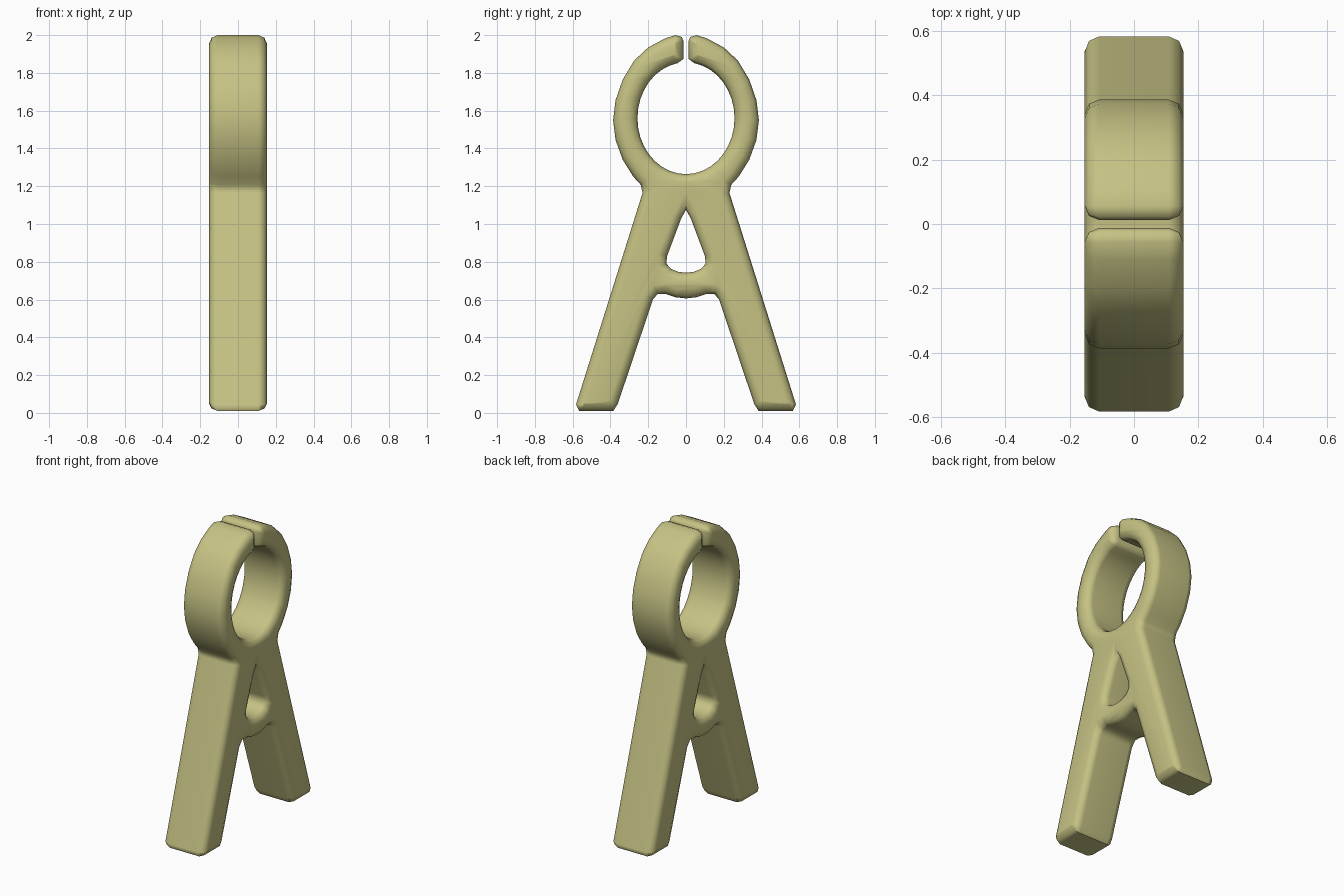
import bpy, bmesh
from math import radians, cos, sin

if "Cube" in bpy.data.objects:
    bpy.data.objects.remove(bpy.data.objects["Cube"])

DEPTH = 0.153   # half thickness along x
ROUND = 0.045   # edge rounding


def mirrored(half):
    """Close a half profile whose first and last points lie on y = 0."""
    return half + [(-y, z) for y, z in reversed(half[1:-1])]


# Inner wall of the ring, from the bottom up to the gap
half = [(0.257 * cos(radians(a)), 1.56 + 0.296 * sin(radians(a)))
        for a in range(-90, 81, 10)]
half[0] = (0, 1.264)
# Jaw tip, outer ring, leg and underside of the crossbar
half += [(0.014, 1.873), (0.012, 1.965), (0.022, 1.99), (0.055, 2.0), (0.11, 1.983),
         (0.2, 1.935), (0.275, 1.865), (0.335, 1.765), (0.373, 1.655),
         (0.386, 1.55), (0.373, 1.445), (0.335, 1.34), (0.28, 1.252),
         (0.24, 1.208), (0.23, 1.165),
         (0.582, 0.045), (0.565, 0.01), (0.385, 0.01), (0.362, 0.045),
         (0.175, 0.6), (0.15, 0.63), (0.11, 0.63), (0.055, 0.612), (0, 0.606)]
# Teardrop window between the legs
window = [(0, 1.075), (0.025, 1.03), (0.1, 0.83), (0.104, 0.79),
          (0.08, 0.763), (0.042, 0.747), (0, 0.742)]

# Filled curve with rounded edges, turned upright into the yz plane
curve = bpy.data.curves.new("clothes_peg", 'CURVE')
curve.dimensions = '2D'
curve.fill_mode = 'BOTH'
curve.extrude = DEPTH - ROUND
curve.bevel_depth = ROUND
curve.bevel_resolution = 1
curve.offset = -ROUND
for pts in (mirrored(half), mirrored(window)):
    spline = curve.splines.new('POLY')
    spline.points.add(len(pts) - 1)
    for p, (y, z) in zip(spline.points, pts):
        p.co = (y, z, 0, 1)
    spline.use_cyclic_u = True
peg = bpy.data.objects.new("clothes_peg", curve)
bpy.context.collection.objects.link(peg)
peg.rotation_euler = (radians(90), 0, radians(90))
bpy.context.view_layer.objects.active = peg
peg.select_set(True)
bpy.ops.object.convert(target='MESH')
peg = bpy.context.object
bpy.ops.object.transform_apply(location=False, rotation=True, scale=False)

# Weld the caps to the walls
bm = bmesh.new()
bm.from_mesh(peg.data)
bmesh.ops.remove_doubles(bm, verts=bm.verts, dist=0.0005)
bmesh.ops.recalc_face_normals(bm, faces=bm.faces)
bm.to_mesh(peg.data)
bm.free()
bpy.ops.object.shade_smooth_by_angle(angle=radians(50))
peg.modifiers.new("face_normals", 'WEIGHTED_NORMAL').keep_sharp = True

# Olive plastic
mat = bpy.data.materials.new("olive_plastic")
mat.diffuse_color = (0.56, 0.54, 0.23, 1)
mat.use_nodes = True
mat.node_tree.nodes["Principled BSDF"].inputs["Base Color"].default_value = mat.diffuse_color
peg.data.materials.clear()
peg.data.materials.append(mat)
